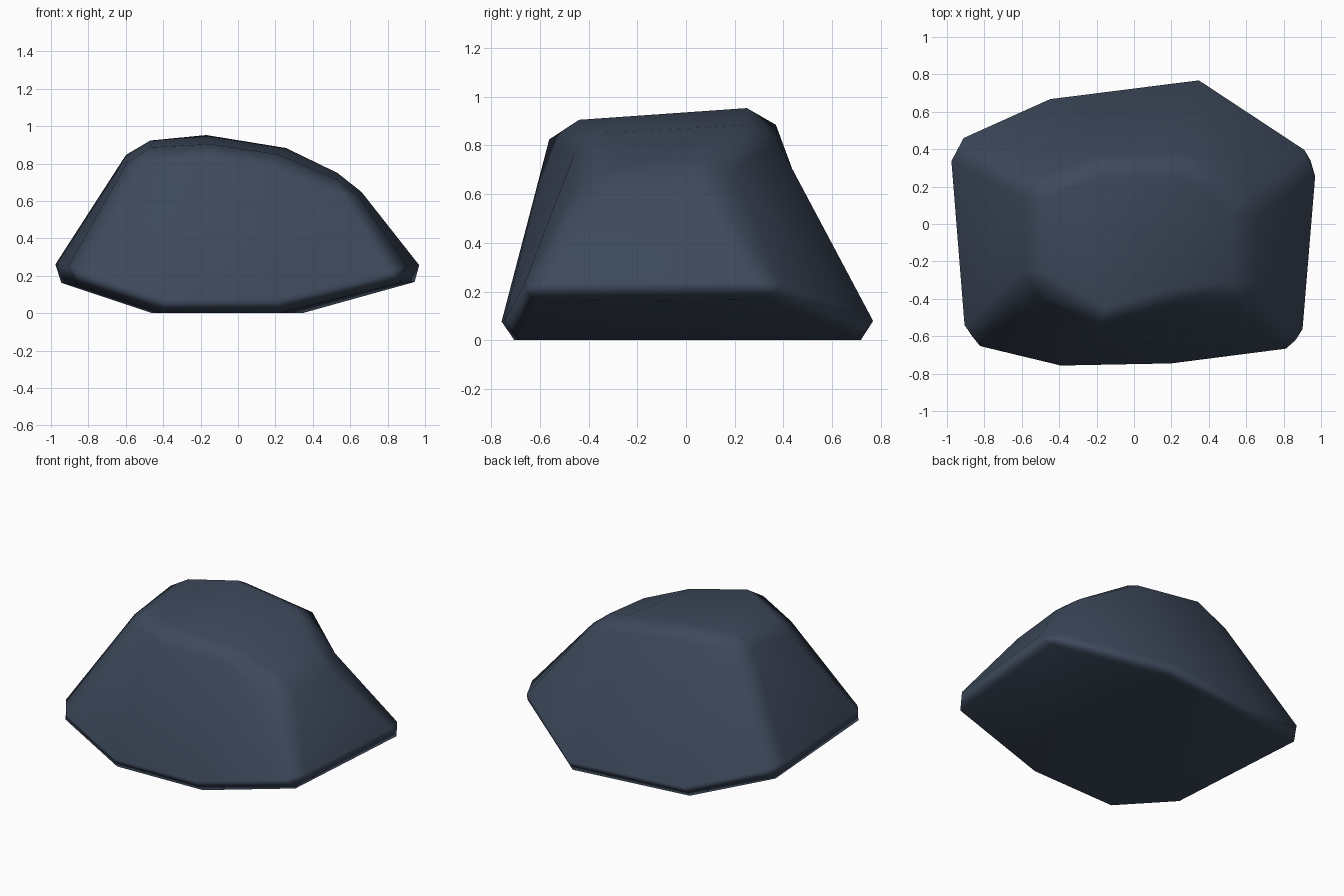
import bpy, bmesh, math

if "Cube" in bpy.data.objects:
    bpy.data.objects.remove(bpy.data.objects["Cube"])

slate = bpy.data.materials.new("dark slate stone")
slate.diffuse_color = (0.047, 0.066, 0.105, 1)
slate.use_nodes = True
slate.node_tree.nodes["Principled BSDF"].inputs["Base Color"].default_value = slate.diffuse_color

# Four cross-sections from left to right:
# front bottom, back bottom, back top, front top
sections = [
    [(-0.94, -0.67, 0.18), (-1.03, 0.45, 0.19), (-0.555, 0.20, 0.925), (-0.55, -0.31, 0.87)],
    [(-0.41, -0.79, 0.0), (-0.47, 0.70, 0.0), (-0.18, 0.335, 0.96), (-0.16, -0.53, 0.90)],
    [(0.21, -0.77, 0.0), (0.36, 0.805, 0.0), (0.28, 0.33, 0.885), (0.21, -0.43, 0.845)],
    [(0.94, -0.70, 0.18), (1.03, 0.385, 0.19), (0.61, 0.10, 0.722), (0.605, -0.38, 0.675)],
]

# Faceted boulder: skin the sections, cap both ends
bm = bmesh.new()
rings = [[bm.verts.new(p) for p in s] for s in sections]
for a, b in zip(rings, rings[1:]):
    for i in range(4):
        j = (i + 1) % 4
        bm.faces.new((a[i], a[j], b[j], b[i]))
bm.faces.new(rings[0])
bm.faces.new(rings[-1][::-1])
bmesh.ops.recalc_face_normals(bm, faces=bm.faces)

# Worn edges: chamfer every edge except the shallow creases between sections
creases = {frozenset((r[i], r[(i + 1) % 4])) for r in rings[1:-1] for i in range(4)}
edges = [e for e in bm.edges if frozenset(e.verts) not in creases]
bmesh.ops.bevel(bm, geom=edges, offset=0.085, segments=1, profile=0.5,
                affect='EDGES', clamp_overlap=True)
for f in bm.faces:
    f.smooth = True

mesh = bpy.data.meshes.new("boulder")
bm.to_mesh(mesh)
bm.free()
mesh.materials.append(slate)
boulder = bpy.data.objects.new("boulder", mesh)
bpy.context.collection.objects.link(boulder)

# Broad faces keep their flat shading, chamfers blend between them
mod = boulder.modifiers.new("face weighted normals", 'WEIGHTED_NORMAL')
mod.weight = 50
